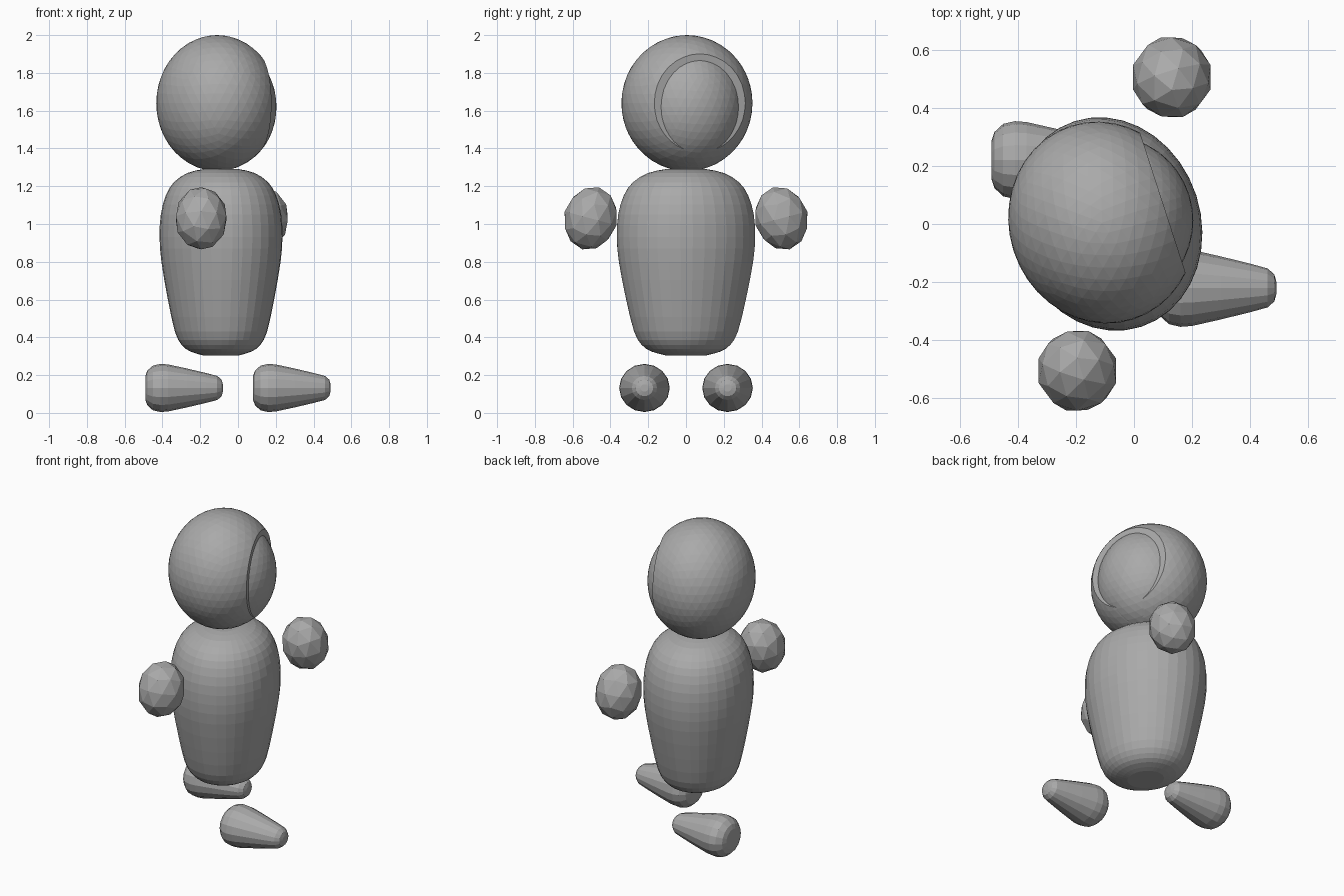
import bpy, bmesh, math
from mathutils import Matrix, Vector

if "Cube" in bpy.data.objects:
    bpy.data.objects.remove(bpy.data.objects["Cube"])

grey = bpy.data.materials.new("clay grey")
grey.diffuse_color = (0.4, 0.4, 0.4, 1)
grey.use_nodes = True
grey.node_tree.nodes["Principled BSDF"].inputs["Base Color"].default_value = grey.diffuse_color
TWIST = math.radians(18)   # torso and head turn slightly


def finish(name, bm, loc, rot=(0, 0, 0)):
    bmesh.ops.recalc_face_normals(bm, faces=bm.faces)
    mesh = bpy.data.meshes.new(name)
    bm.to_mesh(mesh)
    bm.free()
    mesh.materials.append(grey)
    ob = bpy.data.objects.new(name, mesh)
    ob.location, ob.rotation_euler = loc, rot
    bpy.context.collection.objects.link(ob)
    return ob


def ball(radii, subdivisions):
    bm = bmesh.new()
    bmesh.ops.create_icosphere(bm, subdivisions=subdivisions, radius=1)
    bmesh.ops.scale(bm, vec=radii, verts=bm.verts)
    return bm


def smooth_profile(pts, steps):
    # Catmull-Rom through the profile points
    p = [Vector(q) for q in pts]
    p = [p[0]] + p + [p[-1]]
    out = []
    for i in range(1, len(p) - 2):
        a, b, c, d = p[i - 1:i + 3]
        for k in range(steps):
            t = k / steps
            out.append(0.5 * (2 * b + (c - a) * t + (2 * a - 5 * b + 4 * c - d) * t * t
                              + (3 * b - a - 3 * c + d) * t ** 3))
    return out + [p[-1]]


def lathe(profile, sides, steps):
    # profile of (height, radius), revolved about z and capped
    bm = bmesh.new()
    rings = []
    for h, r in smooth_profile(profile, steps):
        rings.append([bm.verts.new((r * math.cos(2 * math.pi * i / sides),
                                    r * math.sin(2 * math.pi * i / sides), h))
                      for i in range(sides)])
    for a, b in zip(rings, rings[1:]):
        for i in range(sides):
            j = (i + 1) % sides
            bm.faces.new((a[i], a[j], b[j], b[i]))
    bm.faces.new(rings[0])
    bm.faces.new(rings[-1])
    return bm


# Torso: tapered egg-like barrel
torso = lathe([(0.305, 0.3), (0.325, 0.5), (0.36, 0.64), (0.43, 0.75), (0.6, 0.865),
               (0.8, 0.97), (0.93, 1), (1.05, 0.98), (1.15, 0.9), (1.22, 0.77),
               (1.27, 0.55), (1.29, 0.3)], 36, 2)
bmesh.ops.scale(torso, vec=(0.32, 0.372, 1), verts=torso.verts)
finish("torso", torso, (-0.09, 0, 0), (0, 0, TWIST))

# Hood: ball cut open at the face
hood = ball((0.32, 0.35, 0.36), 4)
cut = bmesh.ops.bisect_plane(hood, geom=hood.verts[:] + hood.edges[:] + hood.faces[:],
                             plane_co=(0.22, 0, 0), plane_no=(1, 0, 0), clear_outer=True)
bmesh.ops.holes_fill(hood, edges=[e for e in hood.edges if e.is_boundary], sides=0)
finish("hood", hood, (-0.11, 0.005, 1.64), (0, 0, TWIST))

# Face: slightly smaller ball bulging out of the hood
face = ball((0.285, 0.29, 0.33), 4)
bmesh.ops.translate(face, vec=(0.03, 0, -0.02), verts=face.verts)
finish("face", face, (-0.11, 0.005, 1.64), (0, 0, TWIST))

# Hands and feet, in mid-stride
foot_profile = [(0.08, 0.065), (0.09, 0.094), (0.12, 0.121), (0.16, 0.13), (0.2, 0.127),
                (0.3, 0.105), (0.4, 0.081), (0.46, 0.065), (0.483, 0.045), (0.49, 0.02)]
for side, name, hand_x, foot_x in ((-1, "right", -0.195, 0), (1, "left", 0.13, -0.57)):
    finish(name + "_hand", ball((0.14, 0.142, 0.17), 2),
           (hand_x, side * 0.505, 1.03), (side * math.radians(15), 0, 0))
    foot = lathe(foot_profile, 16, 1)
    bmesh.ops.transform(foot, matrix=Matrix.Rotation(math.pi / 2, 4, 'Y'), verts=foot.verts)
    bmesh.ops.scale(foot, vec=(1, 1.03, 0.98), verts=foot.verts)
    finish(name + "_foot", foot, (foot_x, side * 0.22, 0.132))
